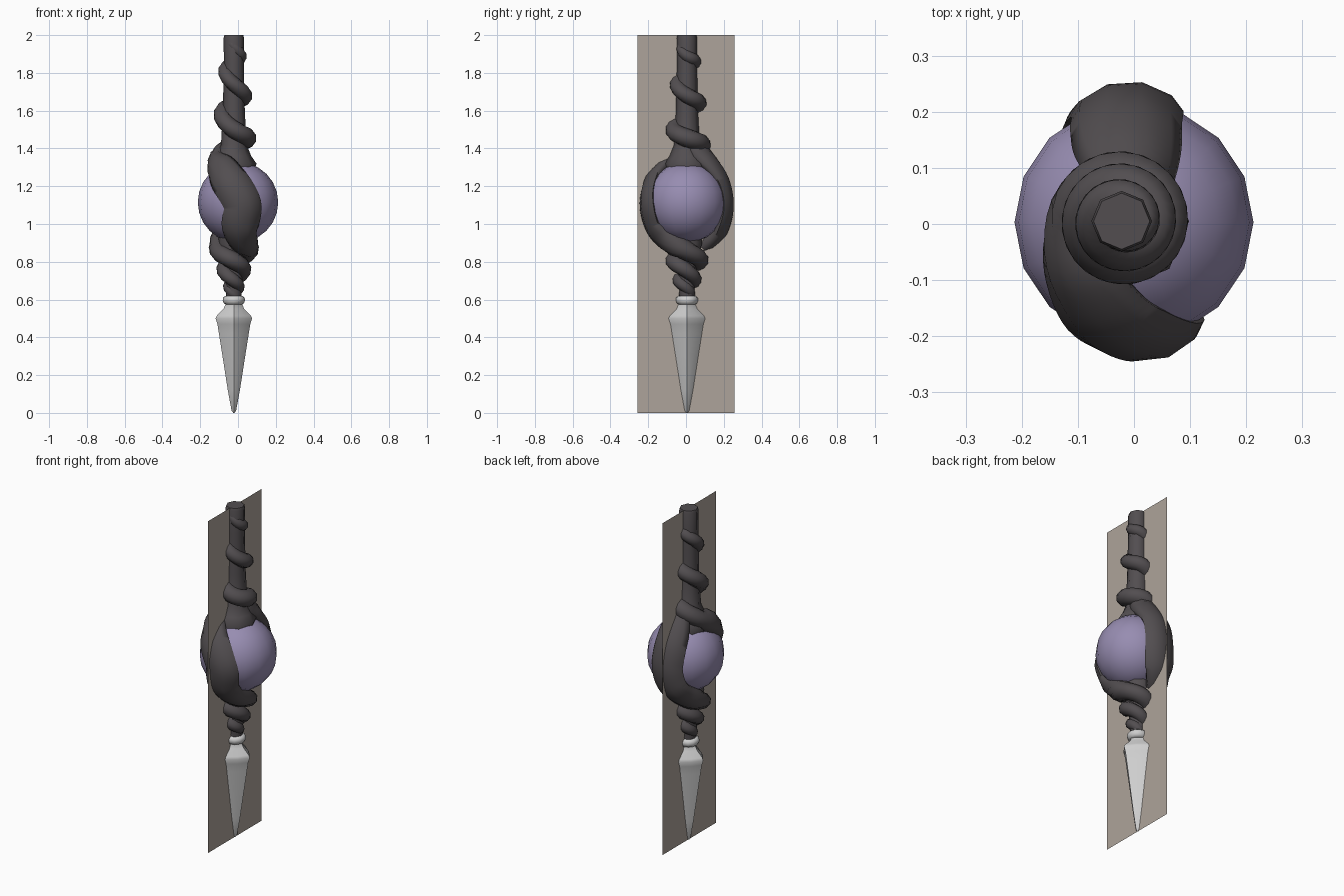
import bpy, math
from mathutils import Vector

if "Cube" in bpy.data.objects:
    bpy.data.objects.remove(bpy.data.objects["Cube"])

AX, AY = -0.022, 0.005          # shaft axis
ORB = Vector((0.0, 0.003, 1.115))


def material(name, rgb):
    m = bpy.data.materials.new(name)
    m.diffuse_color = (*rgb, 1)
    m.use_nodes = True
    m.node_tree.nodes["Principled BSDF"].inputs["Base Color"].default_value = m.diffuse_color
    return m


WOOD = material("dark wood", (0.085, 0.076, 0.081))
VIOLET = material("violet orb", (0.31, 0.265, 0.44))
STEEL = material("pale steel", (0.62, 0.62, 0.62))
TAN = material("tan panel", (0.42, 0.37, 0.325))


def make(name, verts, faces, mat, angle=60):
    me = bpy.data.meshes.new(name)
    me.from_pydata(verts, [], faces)
    me.materials.append(mat)
    ob = bpy.data.objects.new(name, me)
    bpy.context.collection.objects.link(ob)
    bpy.ops.object.select_all(action='DESELECT')
    ob.select_set(True)
    bpy.context.view_layer.objects.active = ob
    bpy.ops.object.mode_set(mode='EDIT')
    bpy.ops.mesh.select_all(action='SELECT')
    bpy.ops.mesh.normals_make_consistent(inside=False)
    bpy.ops.object.mode_set(mode='OBJECT')
    bpy.ops.object.shade_smooth_by_angle(angle=math.radians(angle))
    return ob


def skin(name, rings, mat, angle=60):
    """Join equal rings of points into a capped tube."""
    n = len(rings[0])
    verts = [p for r in rings for p in r]
    faces = [(i * n + j, i * n + (j + 1) % n, (i + 1) * n + (j + 1) % n, (i + 1) * n + j)
             for i in range(len(rings) - 1) for j in range(n)]
    faces += [tuple(range(n)), tuple(range(len(verts) - n, len(verts)))]
    return make(name, verts, faces, mat, angle)


def lathe(name, profile, sides, mat, inner=1.0, angle=60):
    """Revolve (z, r); inner < 1 pulls in every second corner to form ridges."""
    rings = []
    for z, r in profile:
        ring = []
        for j in range(sides):
            a = 2 * math.pi * j / sides
            q = r * (inner if j % 2 else 1)
            ring.append((AX + q * math.cos(a), AY + q * math.sin(a), z))
        rings.append(ring)
    return skin(name, rings, mat, angle)


def spline(keys, sub=6):
    """Catmull-Rom through tuples."""
    k = [keys[0]] + keys + [keys[-1]]
    out = []
    for i in range(1, len(k) - 2):
        for s in range(sub):
            t = s / sub
            out.append([0.5 * (2 * b + (c - a) * t + (2 * a - 5 * b + 4 * c - d) * t * t
                               + (3 * b - a - 3 * c + d) * t ** 3)
                        for a, b, c, d in zip(*k[i - 1:i + 3])])
    out.append(list(keys[-1]))
    return out


def strand(name, keys, sides=10):
    """Sweep an oval along keys of (angle, z, radius, half width, half thickness)."""
    pts = spline(keys)
    pos = [Vector((AX + r * math.cos(math.radians(a)), AY + r * math.sin(math.radians(a)), z))
           for a, z, r, w, h in pts]
    rings = []
    for i, p in enumerate(pos):
        t = (pos[min(i + 1, len(pos) - 1)] - pos[max(i - 1, 0)]).normalized()
        near = max(0.0, 1 - ((p.z - ORB.z) / 0.25) ** 2)
        ref = Vector((AX, AY, p.z)).lerp(ORB, near)
        n = p - ref
        n = (n - t * n.dot(t)).normalized()
        b = t.cross(n)
        w, h = pts[i][3:]
        ring = []
        for j in range(sides):
            c = 2 * math.pi * j / sides
            u = w * math.cos(c)
            ring.append(p + b * u + n * (h * math.sin(c) - u * u / 0.42))
        rings.append(ring)
    return skin(name, rings, WOOD, 80)


# twisted strands: upper coil, strap over the orb, lower double coil
upper = [(-1260, 1.985, .02, .025, .025), (-1170, 1.94, .027, .028, .028),
         (-1080, 1.89, .037, .032, .032), (-990, 1.86, .042, .034, .034),
         (-900, 1.81, .047, .037, .037), (-810, 1.74, .052, .039, .039),
         (-720, 1.68, .058, .041, .041), (-630, 1.64, .062, .043, .043),
         (-540, 1.58, .064, .045, .045), (-450, 1.50, .068, .047, .047),
         (-360, 1.455, .072, .049, .049), (-270, 1.42, .077, .05, .05)]
front = [(-180, 1.345, .085, .055, .05), (-125, 1.30, .13, .085, .045),
         (-95, 1.22, .19, .1, .04), (-77, 1.10, .221, .1, .035),
         (-78, 0.98, .185, .1, .04), (-60, 0.91, .12, .08, .05)]
back = [(60, 1.46, .02, .04, .04), (75, 1.39, .06, .07, .05), (85, 1.31, .135, .095, .045),
        (88, 1.22, .19, .1, .04), (88, 1.10, .215, .1, .035),
        (95, 0.98, .185, .1, .04), (120, 0.91, .12, .08, .05)]
lower = [(0, .858, .08, .052, .05), (90, .805, .068, .047, .047), (180, .752, .052, .04, .04),
         (270, .70, .042, .035, .035), (360, .66, .025, .03, .03), (450, .625, .015, .028, .028)]
strand("front_strand", upper + front + lower)
strand("back_strand", back + [(a + 180, *rest) for a, *rest in lower])

# straight cores of the shaft above and below the orb
lathe("upper_shaft", [(1.25, .1), (1.32, .12), (1.36, .092), (1.42, .068), (1.6, .058),
                      (1.85, .053), (1.985, .054), (2.0, .05)], 8, WOOD)
lathe("lower_shaft", [(.6, .04), (.7, .045), (.82, .06), (.9, .085), (1.0, .07)], 10, WOOD)

# orb
bpy.ops.mesh.primitive_uv_sphere_add(segments=16, ring_count=12, radius=0.213, location=ORB)
orb = bpy.context.object
orb.name = "orb"
orb.data.materials.append(VIOLET)
bpy.ops.object.shade_smooth()

# four-ridged spear tip and its collar
lathe("spear_tip", [(0, .003), (.012, .012), (.12, .032), (.3, .06), (.42, .079), (.47, .087),
                    (.5, .097), (.515, .09), (.55, .055), (.58, .042), (.6, .042)],
      8, STEEL, inner=0.8, angle=50)
lathe("collar", [(.573, .042), (.58, .053), (.595, .059), (.61, .057), (.62, .045)], 12, STEEL)

# thin upright panel running through the shaft axis
make("panel", [(AX, -.256, 0), (AX, .256, 0), (AX, .256, 2), (AX, -.256, 2)], [(0, 1, 2, 3)], TAN)
